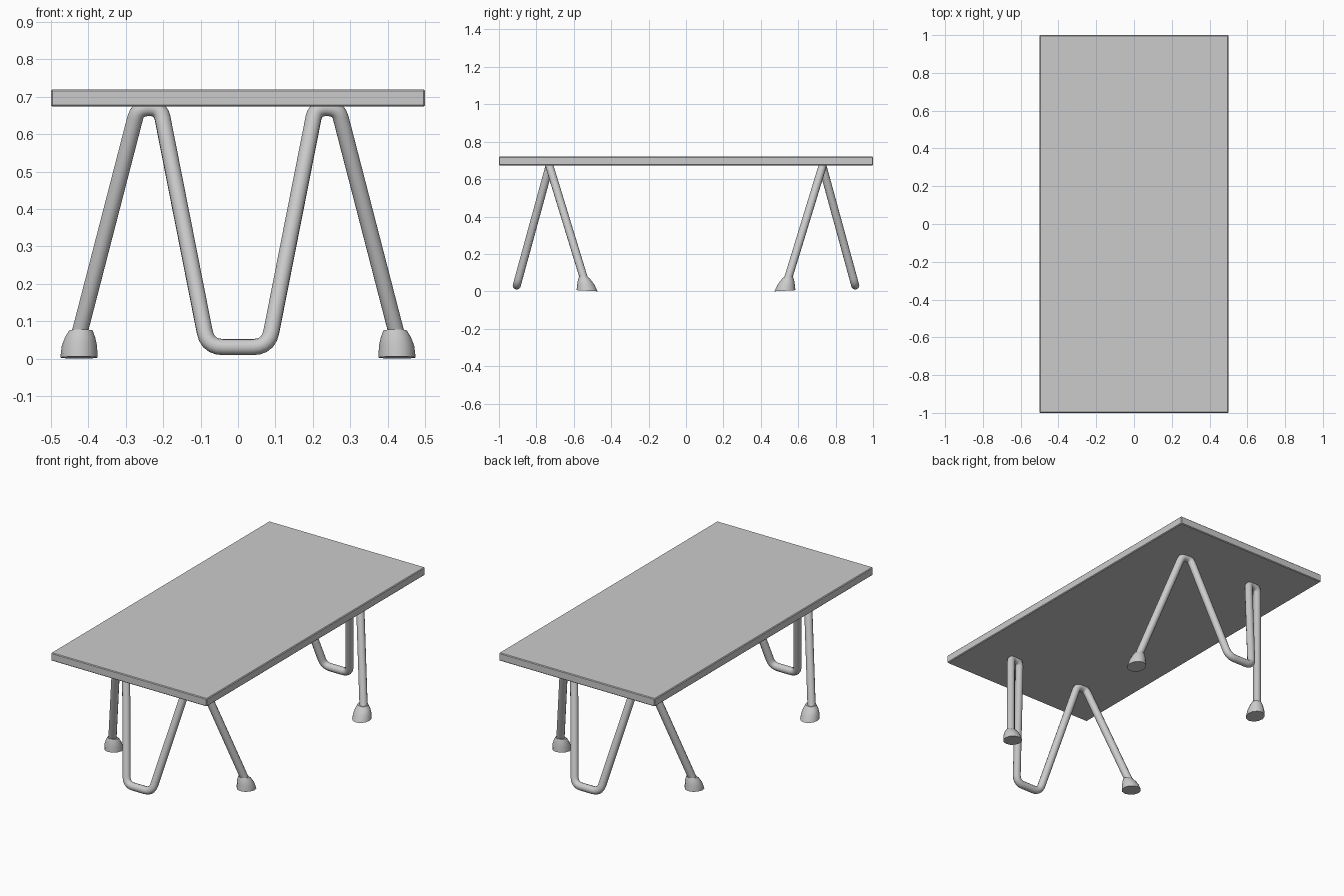
import bpy, bmesh, math
from mathutils import Vector

if "Cube" in bpy.data.objects:
    bpy.data.objects.remove(bpy.data.objects["Cube"])


def link_mesh(name, bm):
    bmesh.ops.recalc_face_normals(bm, faces=bm.faces[:])
    me = bpy.data.meshes.new(name)
    bm.to_mesh(me)
    bm.free()
    ob = bpy.data.objects.new(name, me)
    bpy.context.collection.objects.link(ob)
    return ob


def activate(ob):
    bpy.ops.object.select_all(action='DESELECT')
    ob.select_set(True)
    bpy.context.view_layer.objects.active = ob


def rounded_path(corners, steps=5):
    """Corners are (point, cut); a cut above 0 rounds the bend."""
    pts = [Vector(p) for p, _ in corners]
    out = []
    for i, (_, cut) in enumerate(corners):
        p = pts[i]
        if cut == 0:
            out.append(p)
            continue
        a = p + (pts[i - 1] - p).normalized() * cut
        b = p + (pts[i + 1] - p).normalized() * cut
        for k in range(steps + 1):
            t = k / steps
            out.append(a * (1 - t) ** 2 + p * 2 * t * (1 - t) + b * t * t)
    return out


# Table top: thin slab with a small chamfer
bm = bmesh.new()
bmesh.ops.create_cube(bm, size=1)
for v in bm.verts:
    v.co = (v.co.x, v.co.y * 2, 0.697 + v.co.z * 0.046)
bmesh.ops.bevel(bm, geom=bm.edges[:], offset=0.004, segments=1, affect='EDGES')
link_mesh("table_top", bm)


# Bent tube leg frame: foot, apex, floor loop, apex, foot
def leg_frame(name, s):
    half = [((-0.431, 0.537 * s, 0.04), 0),
            ((-0.268, 0.73 * s, 0.67), 0.028),
            ((-0.207, 0.73 * s, 0.67), 0.028),
            ((-0.081, 0.905 * s, 0.031), 0.042)]
    corners = half + [((-p[0], p[1], p[2]), c) for p, c in reversed(half)]
    path = rounded_path(corners)
    cu = bpy.data.curves.new(name, 'CURVE')
    cu.dimensions = '3D'
    cu.bevel_depth = 0.0217
    cu.bevel_resolution = 4
    cu.use_fill_caps = True
    sp = cu.splines.new('POLY')
    sp.points.add(len(path) - 1)
    for q, p in zip(sp.points, path):
        q.co = (*p, 1)
    ob = bpy.data.objects.new(name, cu)
    bpy.context.collection.objects.link(ob)
    activate(ob)
    bpy.ops.object.convert(target='MESH')
    bpy.ops.object.shade_smooth_by_angle(angle=math.radians(40))


# Rubber foot: dome leaning along the leg, flat on the floor
def foot(name, sx, sy, sides=12):
    # x, y, z of ring centre, x radius, y radius
    rings = [(0.425, 0.529, 0.003, 0.050, 0.056),
             (0.424, 0.535, 0.035, 0.047, 0.047),
             (0.422, 0.541, 0.058, 0.040, 0.037),
             (0.420, 0.546, 0.076, 0.031, 0.026)]
    bm = bmesh.new()
    loops = []
    for i, (x, y, z, rx, ry) in enumerate(rings):
        loop = []
        for k in range(sides):
            a = 2 * math.pi * k / sides
            dz = 0.003 * math.sin(a) if i == 0 else 0.002 * math.sin(a)
            loop.append(bm.verts.new((sx * (x + rx * math.cos(a)),
                                      sy * (y + ry * math.sin(a)), z + dz)))
        loops.append(loop)
    for lo, hi in zip(loops, loops[1:]):
        for k in range(sides):
            n = (k + 1) % sides
            bm.faces.new((lo[k], lo[n], hi[n], hi[k]))
    bm.faces.new(loops[0])
    bm.faces.new(loops[-1])
    activate(link_mesh(name, bm))
    bpy.ops.object.shade_smooth_by_angle(angle=math.radians(40))


for end, sy in (("front", -1), ("back", 1)):
    leg_frame(end + "_leg_frame", sy)
    for side, sx in (("left", -1), ("right", 1)):
        foot(f"{end}_{side}_foot", sx, sy)
